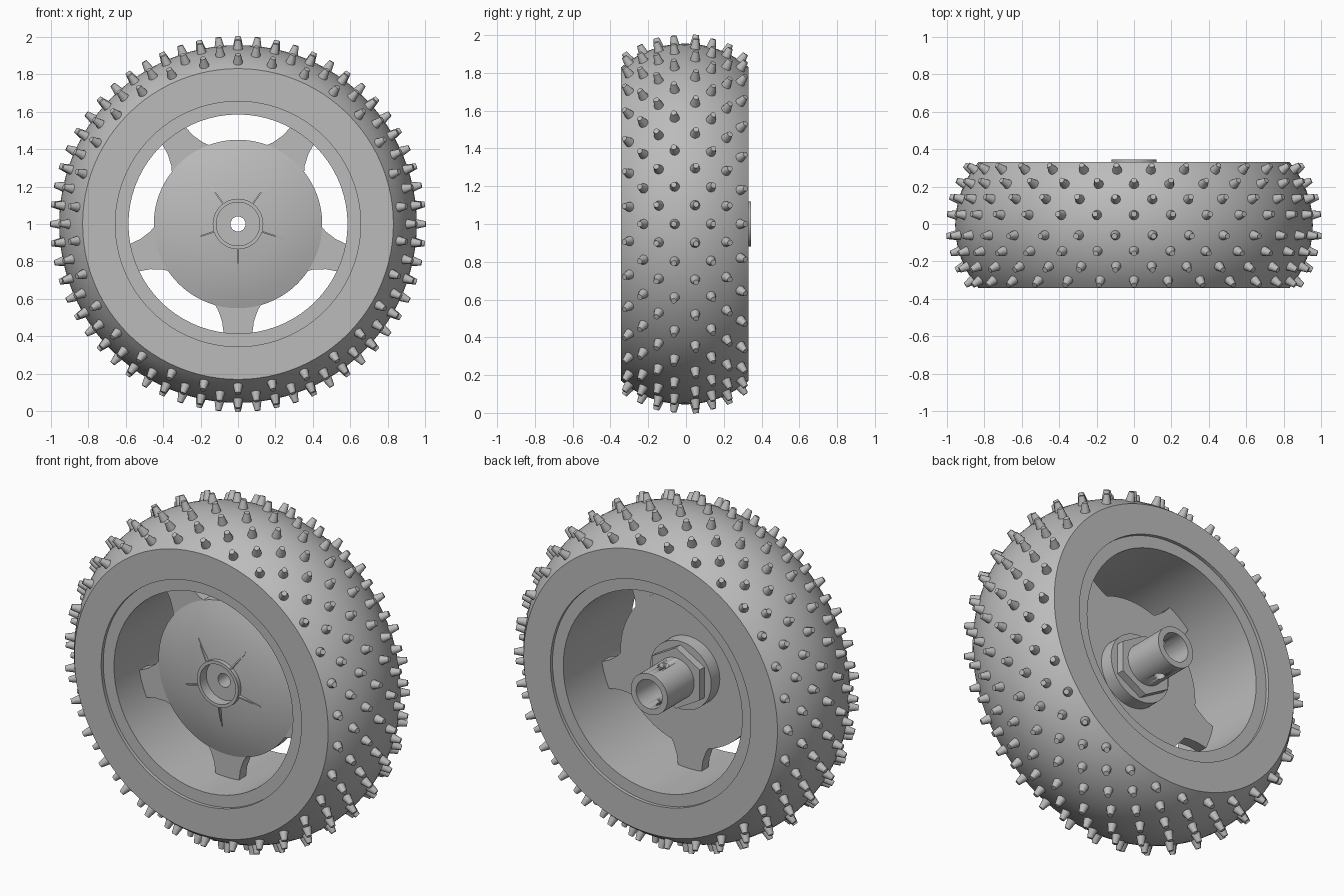
import bpy, bmesh
from math import sin, cos, pi, radians, asin
from mathutils import Vector, Matrix

cube = bpy.data.objects.get("Cube")
if cube:
    bpy.data.objects.remove(cube, do_unlink=True)

GREY = (0.5, 0.5, 0.5, 1)
mat = bpy.data.materials.new("mid grey")
mat.use_nodes = True
mat.diffuse_color = GREY
mat.node_tree.nodes["Principled BSDF"].inputs["Base Color"].default_value = GREY

MID = -0.006          # centre plane of the tyre
HALF = 0.337          # half the tyre width
CROWN, EDGE = 0.955, 0.83
SAG = CROWN - EDGE
ARC = (HALF ** 2 + SAG ** 2) / (2 * SAG)   # tread cross-section radius
LIMIT = asin(HALF / ARC)


def polar(r, a, y):
    return Vector((r * cos(a), y, 1 + r * sin(a)))


def tread(a, lift=0.0):
    """Radius and y of the tread at cross-section angle a."""
    return CROWN - ARC + (ARC + lift) * cos(a), MID + (ARC + lift) * sin(a)


def finish(bm, name, angle=30):
    bmesh.ops.recalc_face_normals(bm, faces=bm.faces)
    me = bpy.data.meshes.new(name)
    bm.to_mesh(me)
    bm.free()
    ob = bpy.data.objects.new(name, me)
    me.materials.append(mat)
    bpy.context.collection.objects.link(ob)
    bpy.ops.object.select_all(action='DESELECT')
    ob.select_set(True)
    bpy.context.view_layer.objects.active = ob
    bpy.ops.object.shade_smooth_by_angle(angle=radians(angle))
    return ob


def lathe(name, profile, steps=72):
    """Spin a closed (radius, y) profile round the axle."""
    bm = bmesh.new()
    rings = [[bm.verts.new(polar(r, 2 * pi * i / steps, y)) for r, y in profile]
             for i in range(steps)]
    n = len(profile)
    for i in range(steps):
        a, b = rings[i], rings[(i + 1) % steps]
        for j in range(n):
            k = (j + 1) % n
            bm.faces.new((a[j], a[k], b[k], b[j]))
    return finish(bm, name)


def prism(bm, points, offset):
    """Extrude a flat outline by an offset vector."""
    face = bm.faces.new([bm.verts.new(p) for p in points])
    new = bmesh.ops.extrude_face_region(bm, geom=[face])["geom"]
    bmesh.ops.translate(bm, vec=offset, verts=[v for v in new if isinstance(v, bmesh.types.BMVert)])


# Tyre: domed tread, flat sidewalls
crown = [tread(-LIMIT + 2 * LIMIT * i / 20) for i in range(21)]
lathe("tyre", crown + [(0.655, MID + HALF), (0.655, MID - HALF)], 96)

# Rim barrel, slightly recessed in the tyre
d = HALF - 0.02
lathe("rim", [(0.585, MID - d), (0.66, MID - d), (0.66, MID + d), (0.585, MID + d)])

# Tread studs: eight staggered rows of thirty
bm = bmesh.new()
for row, deg in enumerate((-34.5, -25, -15.5, -6, 6, 15.5, 25, 34.5)):
    tilt = radians(deg)
    r, y = tread(tilt, 0.0225)
    for i in range(30):
        a = 2 * pi * (i + 0.5 * ((row + 1) % 2)) / 30
        out = Vector((cos(a) * cos(tilt), sin(tilt), sin(a) * cos(tilt)))
        turn = Vector((0, 0, 1)).rotation_difference(out).to_matrix().to_4x4()
        bmesh.ops.create_cone(bm, cap_ends=True, segments=12, radius1=0.027, radius2=0.015,
                              depth=0.055, matrix=Matrix.Translation(polar(r, a, y)) @ turn)
finish(bm, "tread_studs", 40)

# Hub: front collar, domed disc, rear flange and axle tube
hub = lathe("hub", [
    (0.04, -0.13), (0.116, -0.13), (0.116, -0.19), (0.135, -0.19), (0.135, -0.165),
    (0.22, -0.157), (0.31, -0.141), (0.39, -0.12), (0.45, -0.1), (0.45, -0.03),
    (0.2, -0.03), (0.2, 0.05), (0.12, 0.05), (0.12, 0.344), (0.085, 0.344),
    (0.085, 0.1), (0.04, 0.1)])

# Cross-pin hole through the axle tube
bm = bmesh.new()
bmesh.ops.create_cone(bm, cap_ends=True, segments=20, radius1=0.03, radius2=0.03, depth=0.4,
                      matrix=Matrix.Translation((0, 0.21, 1)))
cutter = finish(bm, "pin_cutter")
cutter.hide_render = True
mod = hub.modifiers.new("pin_hole", 'BOOLEAN')
mod.operation, mod.solver, mod.object = 'DIFFERENCE', 'EXACT', cutter
bpy.context.view_layer.objects.active = hub
bpy.ops.object.modifier_apply(modifier=mod.name)
bpy.data.objects.remove(cutter, do_unlink=True)

# Hexagonal drive nut behind the flange
lathe("hex_nut", [(0.11, 0.04), (0.18, 0.04), (0.18, 0.095), (0.11, 0.095)], 6).rotation_euler = (0, 0, 0)
nut = bpy.data.objects["hex_nut"]
nut.data.transform(Matrix.Translation((0, 0, 1)) @ Matrix.Rotation(pi / 6, 4, 'Y')
                   @ Matrix.Translation((0, 0, -1)))

# Five tapering spokes and five thin ribs on the dome
spokes, ribs = bmesh.new(), bmesh.new()
for i in range(5):
    a = -pi / 2 + 2 * pi * i / 5
    side = Vector((-sin(a), 0, cos(a)))
    half = [(0.42, 0.13), (0.46, 0.106), (0.52, 0.085), (0.595, 0.075)]
    outline = [polar(r, a, -0.1) + side * w for r, w in half]
    outline += [polar(r, a, -0.1) - side * w for r, w in reversed(half)]
    prism(spokes, outline, Vector((0, 0.065, 0)))
    fin = [polar(r, a, y) - side * 0.004
           for r, y in ((0.125, -0.14), (0.125, -0.188), (0.265, -0.152), (0.265, -0.14))]
    prism(ribs, fin, side * 0.008)
finish(spokes, "spokes")
finish(ribs, "dome_ribs")
